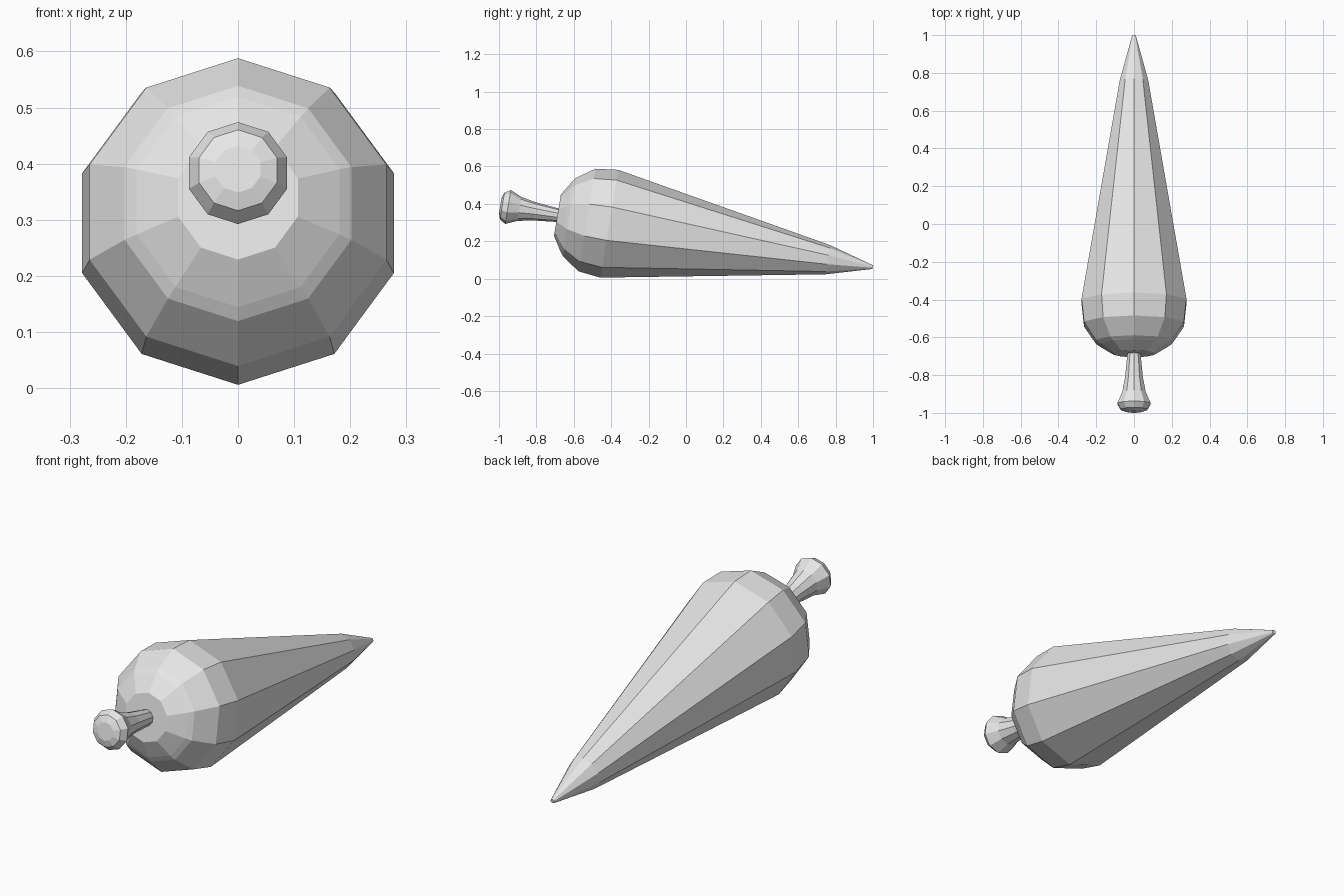
import bpy, bmesh, math
from mathutils import Matrix

cube = bpy.data.objects.get("Cube")
if cube:
    bpy.data.objects.remove(cube, do_unlink=True)

SIDES = 10

grey = bpy.data.materials.new("plain_grey")
grey.use_nodes = True
colour = (0.8, 0.8, 0.8, 1)
grey.diffuse_color = colour
grey.node_tree.nodes["Principled BSDF"].inputs["Base Color"].default_value = colour

# Shared axis: the root lies down, so its tip dips towards the ground
tilt = Matrix.Translation((0, -0.41, 0.294)) @ Matrix.Rotation(math.radians(-9.36), 4, 'X')


def lathe(name, profile):
    """Faceted, capped solid from (distance along axis, radius) pairs."""
    bm = bmesh.new()
    rings = []
    for along, radius in profile:
        angles = [math.tau * i / SIDES for i in range(SIDES)]
        rings.append([bm.verts.new((radius * math.sin(a), along, radius * math.cos(a)))
                      for a in angles])
    for a, b in zip(rings, rings[1:]):
        for i in range(SIDES):
            j = (i + 1) % SIDES
            bm.faces.new((a[i], a[j], b[j], b[i]))
    bm.faces.new(rings[0])
    bm.faces.new(rings[-1])
    bmesh.ops.recalc_face_normals(bm, faces=bm.faces)
    mesh = bpy.data.meshes.new(name)
    bm.to_mesh(mesh)
    bm.free()
    mesh.materials.append(grey)
    obj = bpy.data.objects.new(name, mesh)
    obj.matrix_world = tilt
    bpy.context.collection.objects.link(obj)
    return obj


# Tapered root with rounded shoulders
lathe("root_body", [(-0.281, 0.112), (-0.233, 0.19), (-0.216, 0.2125), (-0.121, 0.278),
                    (0, 0.292), (1.184, 0.079), (1.427, 0.01)])

# Flared stem with a bevelled end
lathe("stem", [(-0.591, 0.042), (-0.58, 0.073), (-0.549, 0.092), (-0.487, 0.065),
               (-0.405, 0.049), (-0.274, 0.036)])
